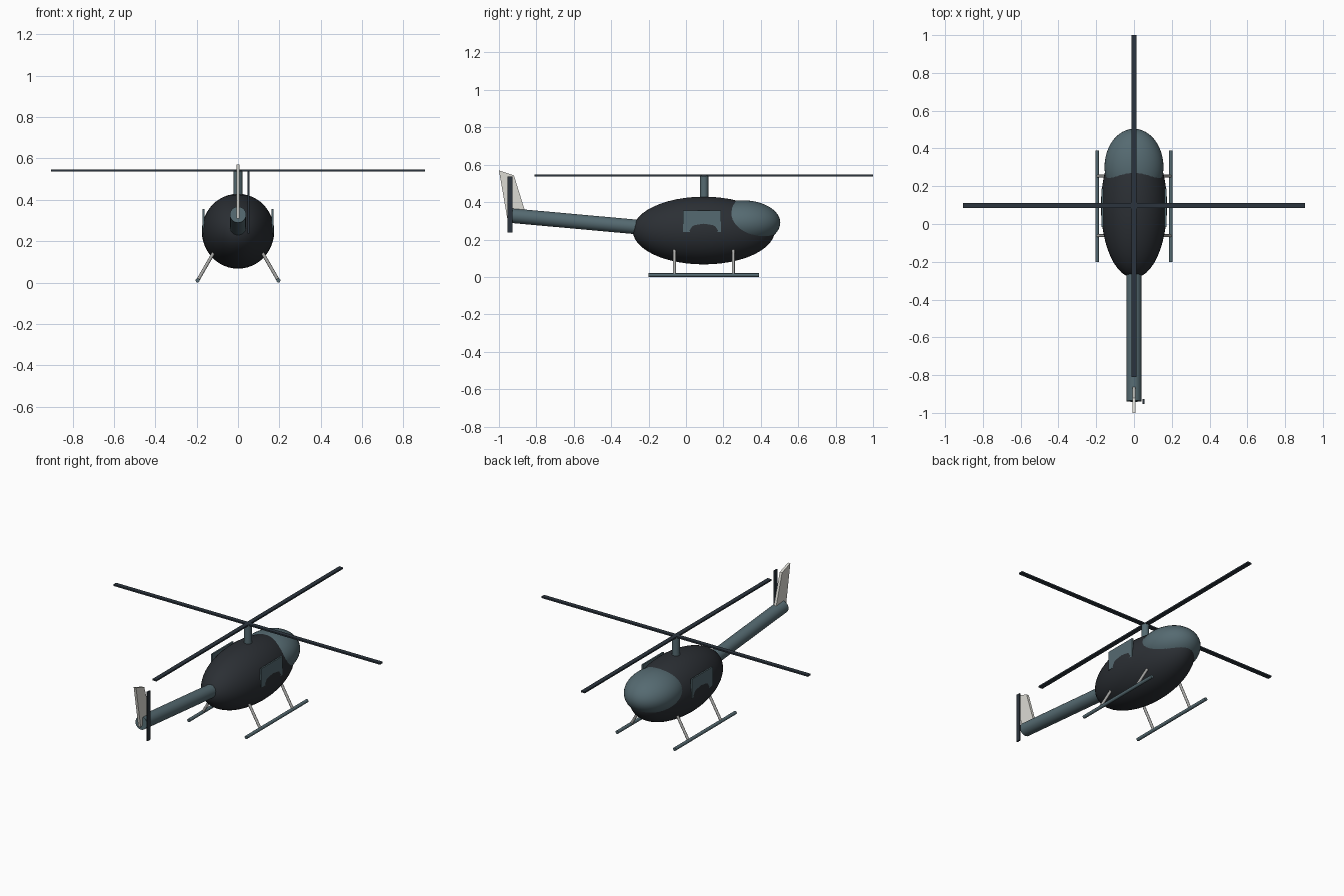
import bpy, bmesh, math
from mathutils import Vector

cube = bpy.data.objects.get("Cube")
if cube:
    bpy.data.objects.remove(cube, do_unlink=True)


def material(name, rgb):
    """Make a flat material from an 8-bit sRGB colour."""
    lin = [((c / 255 + 0.055) / 1.055) ** 2.4 for c in rgb]
    mat = bpy.data.materials.new(name)
    mat.use_nodes = True
    mat.diffuse_color = (*lin, 1)
    bsdf = mat.node_tree.nodes["Principled BSDF"]
    bsdf.inputs["Base Color"].default_value = (*lin, 1)
    return mat


CHARCOAL = material("charcoal", (43, 47, 52))
SLATE = material("slate", (85, 106, 113))
BLADE = material("dark_blue_grey", (43, 52, 61))
METAL = material("light_metal", (172, 172, 170))
PALE = material("pale_grey", (220, 219, 212))


def finish(name, mat, smooth=False):
    obj = bpy.context.object
    obj.name = name
    obj.data.materials.append(mat)
    bpy.ops.object.transform_apply(location=False, rotation=False, scale=True)
    if smooth:
        bpy.ops.object.shade_smooth_by_angle(angle=math.radians(40))
    return obj


def ellipsoid(name, centre, radii, mat):
    bpy.ops.mesh.primitive_uv_sphere_add(segments=48, ring_count=24, radius=1, location=centre)
    bpy.context.object.scale = radii
    return finish(name, mat, True)


def box(name, centre, size, mat):
    bpy.ops.mesh.primitive_cube_add(size=1, location=centre)
    bpy.context.object.scale = size
    return finish(name, mat)


def rod(name, start, end, radius, mat, sides=16):
    a, b = Vector(start), Vector(end)
    bpy.ops.mesh.primitive_cylinder_add(vertices=sides, radius=radius,
                                        depth=(b - a).length, location=(a + b) / 2)
    bpy.context.object.rotation_euler = (b - a).to_track_quat("Z", "Y").to_euler()
    return finish(name, mat, True)


def side_plate(name, outline, thickness, mat):
    """Extrude a (y, z) outline across x, centred on x = 0."""
    bm = bmesh.new()
    face = bm.faces.new([bm.verts.new((-thickness / 2, y, z)) for y, z in outline])
    moved = bmesh.ops.extrude_face_region(bm, geom=[face])["geom"]
    bmesh.ops.translate(bm, vec=(thickness, 0, 0),
                        verts=[v for v in moved if isinstance(v, bmesh.types.BMVert)])
    bmesh.ops.recalc_face_normals(bm, faces=bm.faces)
    mesh = bpy.data.meshes.new(name)
    bm.to_mesh(mesh)
    bm.free()
    mesh.materials.append(mat)
    obj = bpy.data.objects.new(name, mesh)
    bpy.context.collection.objects.link(obj)
    return obj


# Cabin and glazed nose
ellipsoid("fuselage", (0, 0.095, 0.248), (0.175, 0.38, 0.181), CHARCOAL)
ellipsoid("canopy", (0, 0.302, 0.29), (0.156, 0.202, 0.12), SLATE)

# Tail boom and swept fin
rod("tail_boom", (0, -0.15, 0.257), (0, -0.938, 0.328), 0.039, SLATE, 32)
side_plate("tail_fin", [(-1.0, 0.57), (-0.92, 0.543), (-0.86, 0.35), (-0.955, 0.31)], 0.016, PALE)

# Mast and main rotor
rod("rotor_mast", (0, 0.097, 0.38), (0, 0.097, 0.545), 0.022, SLATE, 32)
box("main_blade_across", (0, 0.097, 0.542), (1.81, 0.027, 0.009), BLADE)
box("main_blade_along", (0, 0.095, 0.542), (0.027, 1.81, 0.009), BLADE)

# Tail rotor
box("tail_rotor_blade", (0.05, -0.94, 0.387), (0.009, 0.027, 0.3), BLADE)

# Side windows and landing gear, mirrored
for side, s in (("left", 1), ("right", -1)):
    box(side + "_window", (s * 0.1665, 0.085, 0.297), (0.009, 0.204, 0.116), SLATE)
    rod(side + "_skid", (s * 0.195, -0.2, 0.01), (s * 0.195, 0.39, 0.01), 0.01, SLATE)
    for end, y in (("rear", -0.062), ("front", 0.253)):
        rod(f"{side}_{end}_strut", (s * 0.1, y, 0.175), (s * 0.195, y, 0.01), 0.008, METAL)
